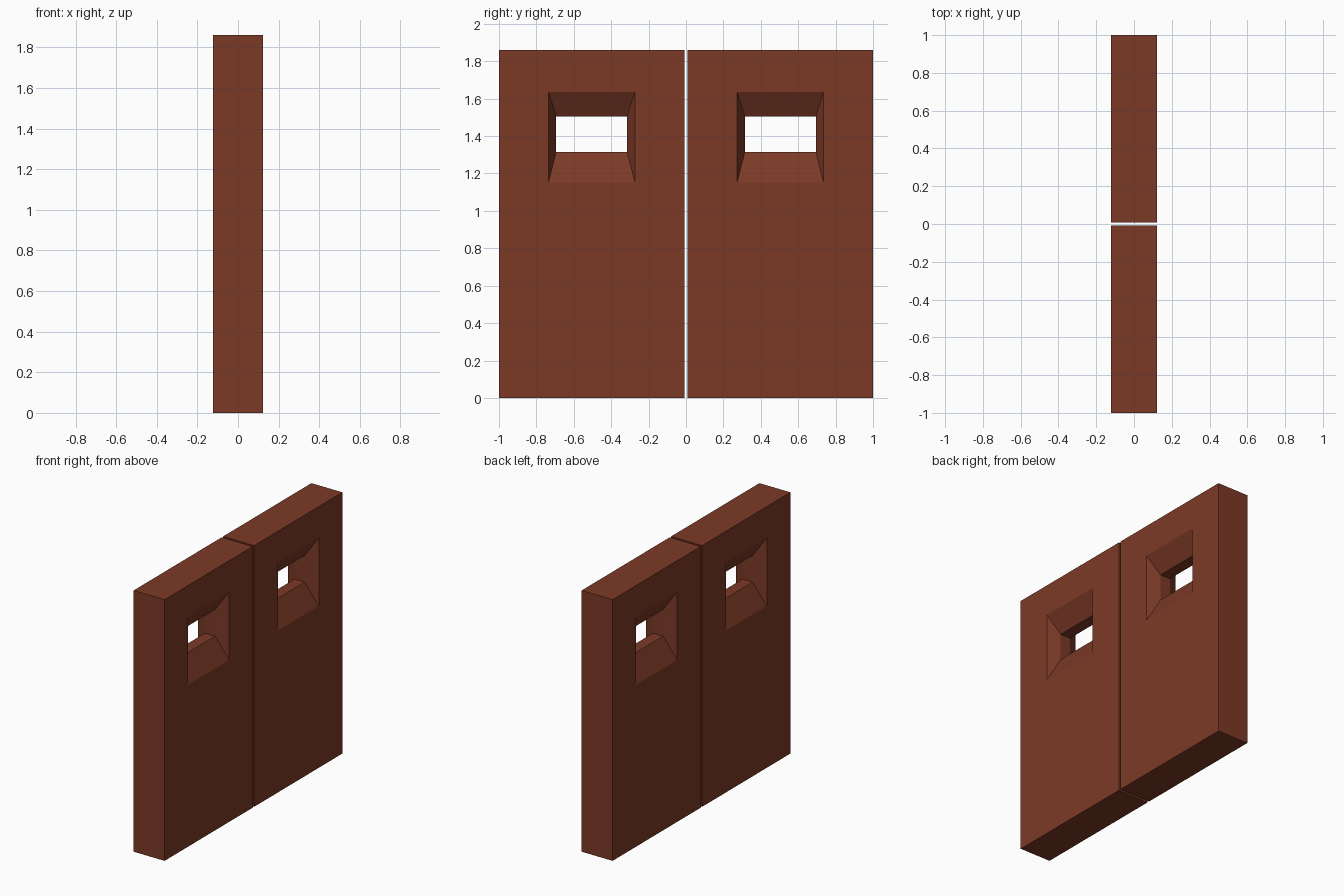
import bpy, bmesh

if "Cube" in bpy.data.objects:
    bpy.data.objects.remove(bpy.data.objects["Cube"])

wood = bpy.data.materials.new("reddish brown")
wood.diffuse_color = (0.2, 0.042, 0.02, 1)
wood.use_nodes = True
wood.node_tree.nodes["Principled BSDF"].inputs["Base Color"].default_value = wood.diffuse_color

HALF_T, TUNNEL = 0.122, 0.04          # half thickness, half depth of straight opening
OUTER = (0.008, 1.0, 0.0, 1.86)       # y0, y1, z0, z1
RECESS = (0.273, 0.735, 1.152, 1.637)
OPENING = (0.315, 0.694, 1.316, 1.505)


def panel(name, side):
    """Slab with a window splayed on both faces, made of closed rectangular rings."""
    bm = bmesh.new()
    rings = []
    for x, (y0, y1, z0, z1) in ((HALF_T, OUTER), (HALF_T, RECESS), (TUNNEL, OPENING),
                                (-TUNNEL, OPENING), (-HALF_T, RECESS), (-HALF_T, OUTER)):
        rings.append([bm.verts.new((x, side * y, z))
                      for y, z in ((y0, z0), (y1, z0), (y1, z1), (y0, z1))])
    # Join each ring to the next, wrapping round the outside edge
    for i, a in enumerate(rings):
        b = rings[(i + 1) % len(rings)]
        for j in range(4):
            k = (j + 1) % 4
            bm.faces.new((a[j], a[k], b[k], b[j]))
    bmesh.ops.recalc_face_normals(bm, faces=bm.faces)
    mesh = bpy.data.meshes.new(name)
    bm.to_mesh(mesh)
    bm.free()
    mesh.materials.append(wood)
    bpy.context.collection.objects.link(bpy.data.objects.new(name, mesh))


# Pair of door leaves either side of a narrow gap
panel("front_door_leaf", -1)
panel("back_door_leaf", 1)
